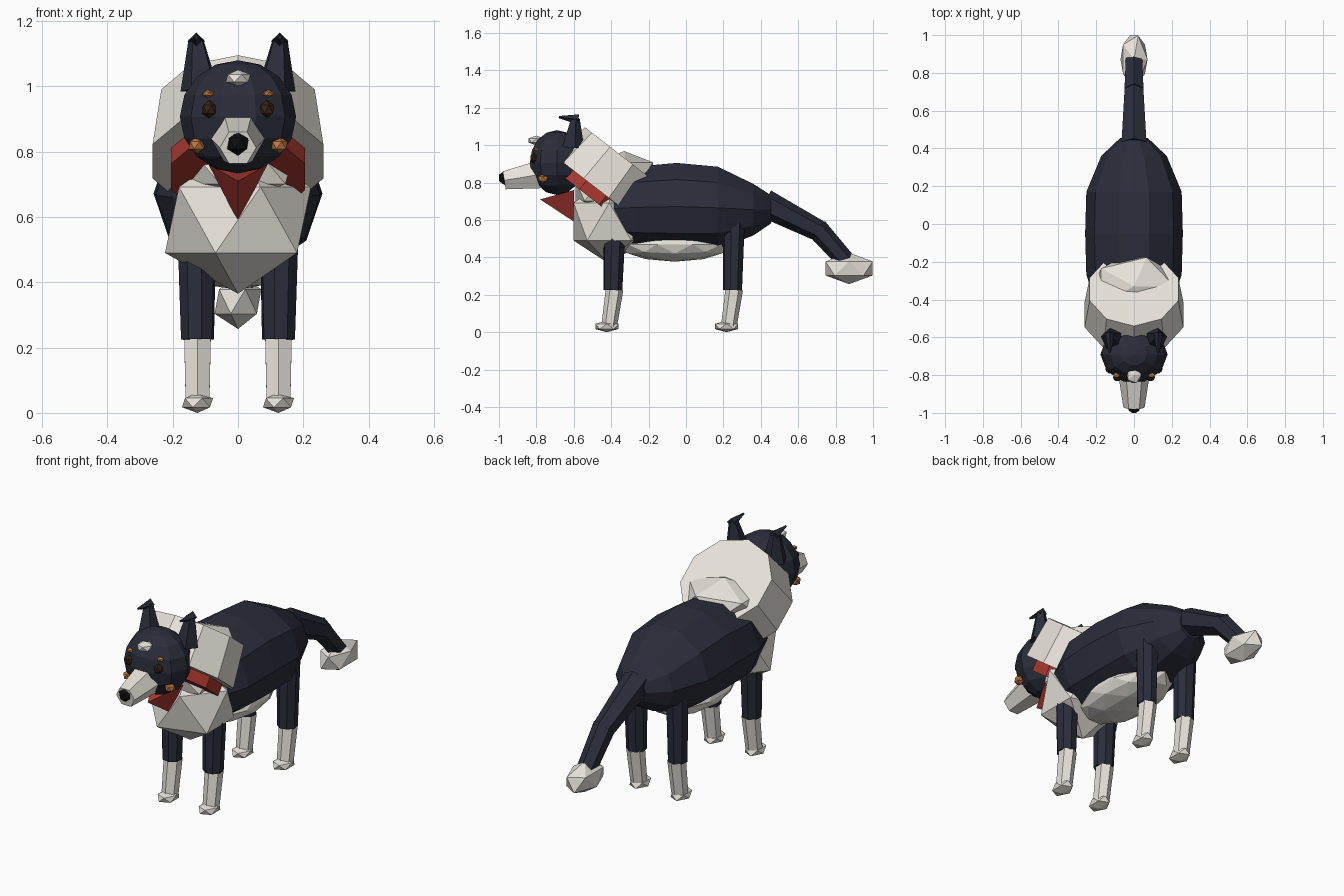
import bpy, bmesh, math
from mathutils import Vector, Matrix

if "Cube" in bpy.data.objects:
    bpy.data.objects.remove(bpy.data.objects["Cube"])


def material(name, rgb):
    m = bpy.data.materials.new(name)
    m.diffuse_color = (*rgb, 1)
    m.use_nodes = True
    m.node_tree.nodes["Principled BSDF"].inputs["Base Color"].default_value = m.diffuse_color
    return m


DARK = material("dark_fur", (0.023, 0.026, 0.042))
WHITE = material("white_fur", (0.80, 0.76, 0.70))
RED = material("red_cloth", (0.40, 0.04, 0.03))
TAN = material("tan_fur", (0.50, 0.19, 0.05))
BROWN = material("eye_brown", (0.04, 0.017, 0.008))
BLACK = material("nose_black", (0.005, 0.005, 0.006))


def finish(name, bm, mat):
    bmesh.ops.recalc_face_normals(bm, faces=bm.faces)
    me = bpy.data.meshes.new(name)
    bm.to_mesh(me)
    bm.free()
    me.materials.append(mat)
    ob = bpy.data.objects.new(name, me)
    bpy.context.collection.objects.link(ob)
    return ob


def ico(name, loc, scale, mat, sub=1):
    bm = bmesh.new()
    m = Matrix.Translation(loc) @ Matrix.Diagonal((*scale, 1))
    bmesh.ops.create_icosphere(bm, subdivisions=sub, radius=1, matrix=m)
    return finish(name, bm, mat)


def frustum(name, p0, p1, r0, r1, n, mat, roll=0):
    """Capped n-sided tapered tube from p0 to p1."""
    p0, p1 = Vector(p0), Vector(p1)
    d = p1 - p0
    m = (Matrix.Translation((p0 + p1) / 2) @ d.to_track_quat('Z', 'Y').to_matrix().to_4x4()
         @ Matrix.Rotation(math.radians(roll), 4, 'Z'))
    bm = bmesh.new()
    bmesh.ops.create_cone(bm, cap_ends=True, segments=n, radius1=r0, radius2=r1,
                          depth=d.length, matrix=m)
    return finish(name, bm, mat)


def loft(name, rings, n, mat):
    """Elliptical rings (y, z centre, x radius, z radius) joined along y."""
    bm = bmesh.new()
    loops = []
    for y, z, rx, rz in rings:
        loops.append([bm.verts.new((rx * math.sin((i + .5) * math.tau / n) / math.cos(math.pi / n), y,
                                    z + rz * math.cos((i + .5) * math.tau / n) / math.cos(math.pi / n)))
                      for i in range(n)])
    for a, b in zip(loops, loops[1:]):
        for i in range(n):
            j = (i + 1) % n
            bm.faces.new((a[i], a[j], b[j], b[i]))
    bm.faces.new(loops[0])
    bm.faces.new(loops[-1])
    return finish(name, bm, mat)


# torso
loft("body", [(-.50, .66, .13, .12), (-.42, .66, .19, .18), (-.27, .667, .24, .218),
              (-.05, .672, .246, .233), (.17, .665, .24, .22), (.36, .655, .165, .138),
              (.455, .657, .07, .075)], 10, DARK)
ico("belly", (0, -.06, .47), (.17, .31, .093), WHITE, 2)
ico("chest", (0, -.41, .591), (.25, .225, .226), WHITE)

# neck ruff: tilted ten-sided frustum with extra fur tufts
ruff_low, ruff_cap = Vector((0, -.48, .77)), Vector((0, -.345, .944))
axis = (ruff_cap - ruff_low).normalized()
frustum("neck_ruff", ruff_low, ruff_cap, .275, .247, 10, WHITE)
ico("scruff", (0, -.33, .86), (.24, .18, .108), WHITE)
ico("throat", (0, -.46, .755), (.20, .155, .12), WHITE)

# collar and neckerchief
frustum("collar", ruff_low - axis * .06, ruff_low + axis * .01, .215, .215, 10, RED)
bm = bmesh.new()
tip, left, right, front = [bm.verts.new(c) for c in
                           ((0, -.593, .587), (-.09, -.60, .76), (.09, -.60, .76), (0, -.78, .71))]
for f in ((tip, left, front), (tip, front, right), (left, right, front), (tip, right, left)):
    bm.faces.new(f)
finish("neckerchief", bm, RED)

# head
bm = bmesh.new()
bmesh.ops.create_uvsphere(bm, u_segments=10, v_segments=8, radius=1,
                          matrix=Matrix.Translation((0, -.69, .907))
                          @ Matrix.Diagonal((.178, .152, .173, 1))
                          @ Matrix.Rotation(math.radians(18), 4, 'Z'))
finish("head", bm, DARK)
frustum("snout", (0, -.74, .85), (0, -.972, .812), .092, .056, 6, WHITE, 30)
ico("nose", (0, -.972, .825), (.037, .033, .037), BLACK)
ico("forehead_blaze", (0, -.80, 1.025), (.043, .048, .026), WHITE)

for s, side in ((-1, "left"), (1, "right")):
    # face markings and ears
    ico(side + "_eye", (s * .088, -.812, .93), (.026, .024, .028), BROWN)
    ico(side + "_brow", (s * .092, -.80, .978), (.019, .016, .012), TAN)
    ico(side + "_cheek", (s * .126, -.765, .82), (.029, .03, .026), TAN)
    frustum(side + "_ear", (s * .115, -.605, .99), (s * .128, -.592, 1.145), .062, .024, 5, DARK)
    frustum(side + "_ear_flap", (s * .128, -.575, 1.138), (s * .128, -.68, 1.15), .027, .006, 4, DARK)

    # legs: dark upper, white sock, paw
    for y, top, end in ((-.383, .52, "front"), (.257, .62, "hind")):
        part = f"{side}_{end}_"
        frustum(part + "leg", (s * .124, y - .008, .225), (s * .126, y, top), .052, .06, 8, DARK)
        frustum(part + "sock", (s * .124, y - .028, .03), (s * .124, y + .001, .23), .042, .047, 6, WHITE)
        ico(part + "paw", (s * .124, y - .04, .031), (.053, .073, .031), WHITE)

# tail
frustum("tail_base", (0, .42, .69), (0, .725, .535), .076, .056, 6, DARK)
frustum("tail_middle", (0, .70, .555), (0, .86, .375), .058, .05, 6, DARK)
ico("tail_tip", (0, .872, .341), (.08, .148, .084), WHITE)
